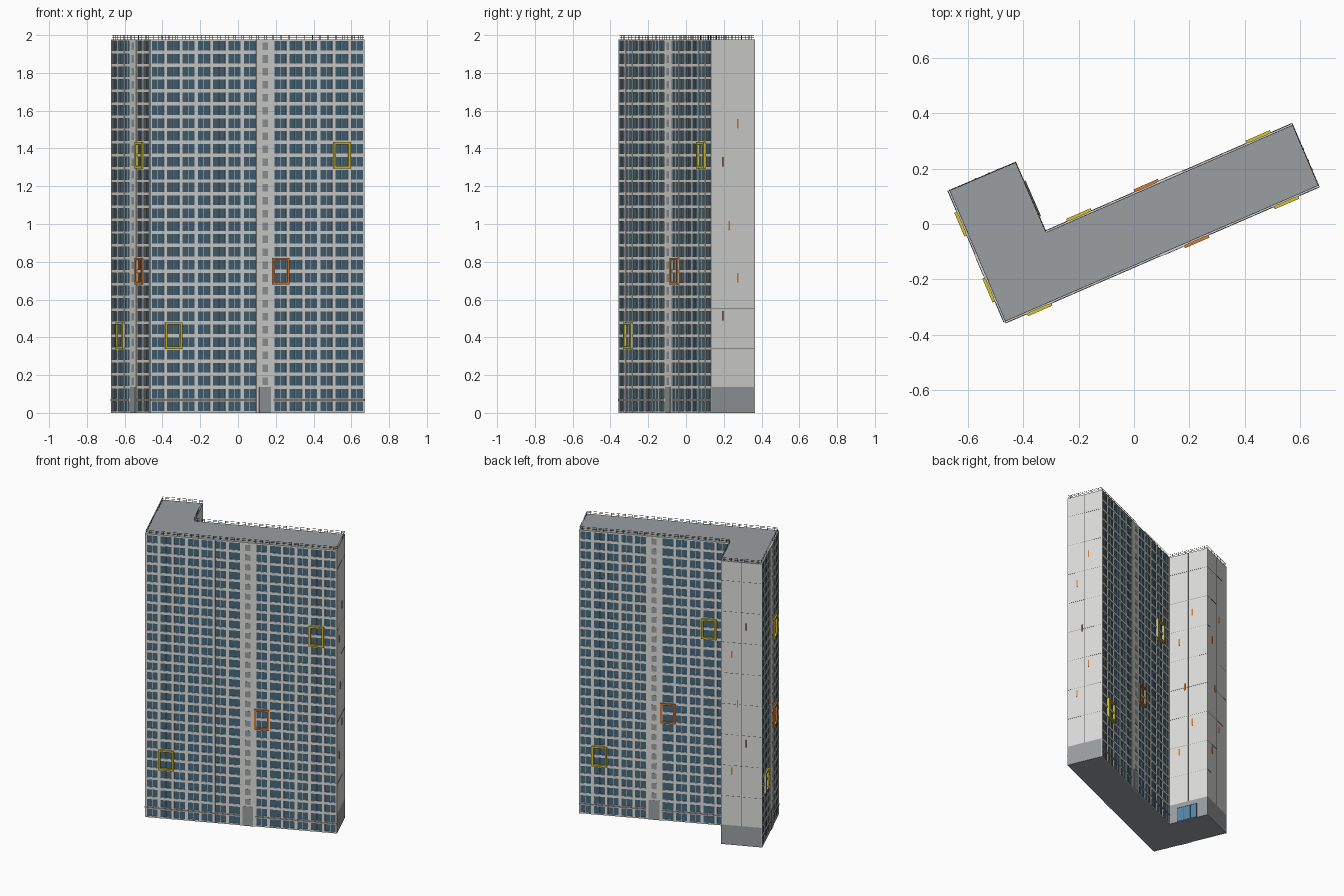
import bpy, bmesh
from mathutils import Vector

if "Cube" in bpy.data.objects:
    bpy.data.objects.remove(bpy.data.objects["Cube"])

FLOORS, PITCH, TOP = 29, 0.0682, 1.978
BASE = 2 * PITCH


def material(name, rgb):
    m = bpy.data.materials.new(name)
    m.diffuse_color = (*rgb, 1)
    m.use_nodes = True
    m.node_tree.nodes["Principled BSDF"].inputs["Base Color"].default_value = m.diffuse_color
    return m


WALL = material("pale_concrete", (0.72, 0.72, 0.70))
GREY = material("mid_grey", (0.32, 0.345, 0.355))
GLASS = material("blue_glass", (0.062, 0.138, 0.192))
BROWN = material("brown_grey_metal", (0.25, 0.21, 0.19))
DARK = material("dark_metal", (0.10, 0.10, 0.10))
YELLOW = material("yellow", (0.68, 0.54, 0.02))
ORANGE = material("orange", (0.70, 0.20, 0.03))
DOOR = material("door_blue", (0.09, 0.24, 0.38))

# L-shaped plan, counter-clockwise from the front corner
PLAN = [Vector(p) for p in ((-0.466, -0.354), (0.669, 0.138), (0.574, 0.360),
                            (-0.317, -0.028), (-0.427, 0.225), (-0.669, 0.122))]
WALLS = [(PLAN[i], PLAN[(i + 1) % 6]) for i in range(6)]
GLAZED = (0, 2, 5)


def finish(name, bm, mats):
    me = bpy.data.meshes.new(name)
    bm.to_mesh(me)
    bm.free()
    for m in mats:
        me.materials.append(m)
    ob = bpy.data.objects.new(name, me)
    bpy.context.collection.objects.link(ob)


class Part:
    """A set of boxes placed on walls, in wall coordinates."""

    def __init__(self, name, mat):
        self.name, self.mat, self.bm = name, mat, bmesh.new()

    def box(self, wall, t0, t1, z0, z1, out, inner=-0.001):
        a, b = WALLS[wall]
        d = (b - a).normalized()
        n = Vector((d.y, -d.x))
        ring = [a + d * t + n * o for t, o in
                ((t0, inner), (t0, out), (t1, out), (t1, inner))]
        lo = [self.bm.verts.new((p.x, p.y, z0)) for p in ring]
        hi = [self.bm.verts.new((p.x, p.y, z1)) for p in ring]
        self.bm.faces.new(lo[::-1])
        self.bm.faces.new(hi)
        for i in range(4):
            j = (i + 1) % 4
            self.bm.faces.new((lo[i], lo[j], hi[j], hi[i]))

    def done(self):
        bmesh.ops.recalc_face_normals(self.bm, faces=self.bm.faces)
        finish(self.name, self.bm, [self.mat])


# Tower body: glass facades, plain walls with a grey base, grey roof
bm = bmesh.new()
rings = [[bm.verts.new((p.x, p.y, z)) for p in PLAN] for z in (0, BASE, TOP)]
bm.faces.new(rings[0][::-1]).material_index = 1
bm.faces.new(rings[2]).material_index = 1
for level in range(2):
    lo, hi = rings[level], rings[level + 1]
    for i in range(6):
        j = (i + 1) % 6
        f = bm.faces.new((lo[i], lo[j], hi[j], hi[i]))
        f.material_index = 2 if i in GLAZED else (1 if level == 0 else 0)
finish("tower_body", bm, [WALL, GREY, GLASS])

bands = Part("floor_bands", WALL)
pillars = Part("facade_pillars", WALL)
ledges = Part("first_floor_ledge", BROWN)
mullions = Part("window_mullions", WALL)
core = Part("stair_core_strip", WALL)
core_base = Part("stair_core_base", GREY)
core_panels = Part("stair_core_panels", GREY)
yellow_frames = Part("yellow_bay_frames", YELLOW)
orange_frames = Part("orange_bay_frames", ORANGE)

# Glazed facades: wall, bays, core bay, bays holding the low, middle, high frame
for wall, bays, core_bay, framed in ((0, 14, 7, (1, 8, 12)),
                                     (2, 11, 5, (1, 6, 9)),
                                     (5, 6, 3, (1, 4, 4))):
    length = (WALLS[wall][1] - WALLS[wall][0]).length
    w = length / bays
    for k in range(FLOORS + 1):
        z = k * PITCH
        bands.box(wall, 0, length, max(z - 0.009, 0), min(z + 0.009, TOP), 0.004)
    ledges.box(wall, 0, length, PITCH - 0.005, PITCH + 0.005, 0.006)
    for i in range(bays + 1):
        t = i * w
        pillars.box(wall, max(t - 0.009, 0), min(t + 0.009, length), 0, TOP, 0.005)
        if i < bays and i != core_bay:
            mullions.box(wall, t + w * 0.5 - 0.0012, t + w * 0.5 + 0.0012, 0, TOP, 0.002)
    # Stair core strip with a small panel on every floor
    t = core_bay * w
    core.box(wall, t - 0.008, t + w + 0.002, 0, TOP, 0.0065)
    core_base.box(wall, t + w * 0.1, t + w * 0.88, 0, BASE, 0.0075)
    for k in range(2, FLOORS):
        z = k * PITCH
        core_panels.box(wall, t + w * 0.3, t + w * 0.68, z + 0.012, z + 0.052, 0.0075)
    # Two-storey coloured frames
    for bay, floor, part in zip(framed, (5, 10, 19),
                                (yellow_frames, orange_frames, yellow_frames)):
        t0, t1 = bay * w - 0.004, (bay + 1) * w + 0.004
        z0, z1, e = floor * PITCH - 0.002, (floor + 2) * PITCH + 0.002, 0.012
        for r in ((t0, t0 + e, z0, z1), (t1 - e, t1, z0, z1),
                  (t0 + e, t1 - e, z0, z0 + e), (t0 + e, t1 - e, z1 - e, z1)):
            part.box(wall, *r, 0.014)

# Plain walls: thin panel joints and slim vertical slots
joints = Part("panel_joints", DARK)
slots = Part("orange_wall_slots", ORANGE)
for wall in (1, 3, 4):
    length = (WALLS[wall][1] - WALLS[wall][0]).length
    for k in range(8):
        z = 0.34 + k * 0.2145
        joints.box(wall, 0, length, z - 0.0006, z + 0.0006, 0.0005)
    joints.box(wall, length * 0.5 - 0.0005, length * 0.5 + 0.0005, BASE, TOP, 0.0005)
    for s, z in ((0.61, 1.53), (0.27, 1.33), (0.41, 0.99), (0.61, 0.715), (0.27, 0.515)):
        slots.box(wall, s * length - 0.004, s * length + 0.004,
                  z - 0.025, z + 0.025, 0.002)

# Entrance in the inner corner
door = Part("entrance_glass", DOOR)
door_frame = Part("entrance_frame", DARK)
door.box(3, 0.06, 0.20, 0.005, 0.10, 0.003)
for t in (0.06, 0.106, 0.152, 0.197):
    door_frame.box(3, t, t + 0.003, 0, 0.10, 0.005)
door_frame.box(3, 0.06, 0.20, 0.10, 0.104, 0.005)

# Roof railing around the whole edge
railing = Part("roof_railing", DARK)
for wall, (a, b) in enumerate(WALLS):
    length = (b - a).length
    for z in (1.988, 1.9985):
        railing.box(wall, 0, length, z, z + 0.0015, -0.002, -0.0035)
    n = round(length / 0.045)
    for i in range(n):
        t = (i + 0.5) * length / n
        railing.box(wall, t - 0.001, t + 0.001, TOP - 0.001, 2.0, -0.002, -0.004)

for part in (bands, pillars, ledges, mullions, core, core_base, core_panels,
             yellow_frames, orange_frames, joints, slots, door, door_frame, railing):
    part.done()
